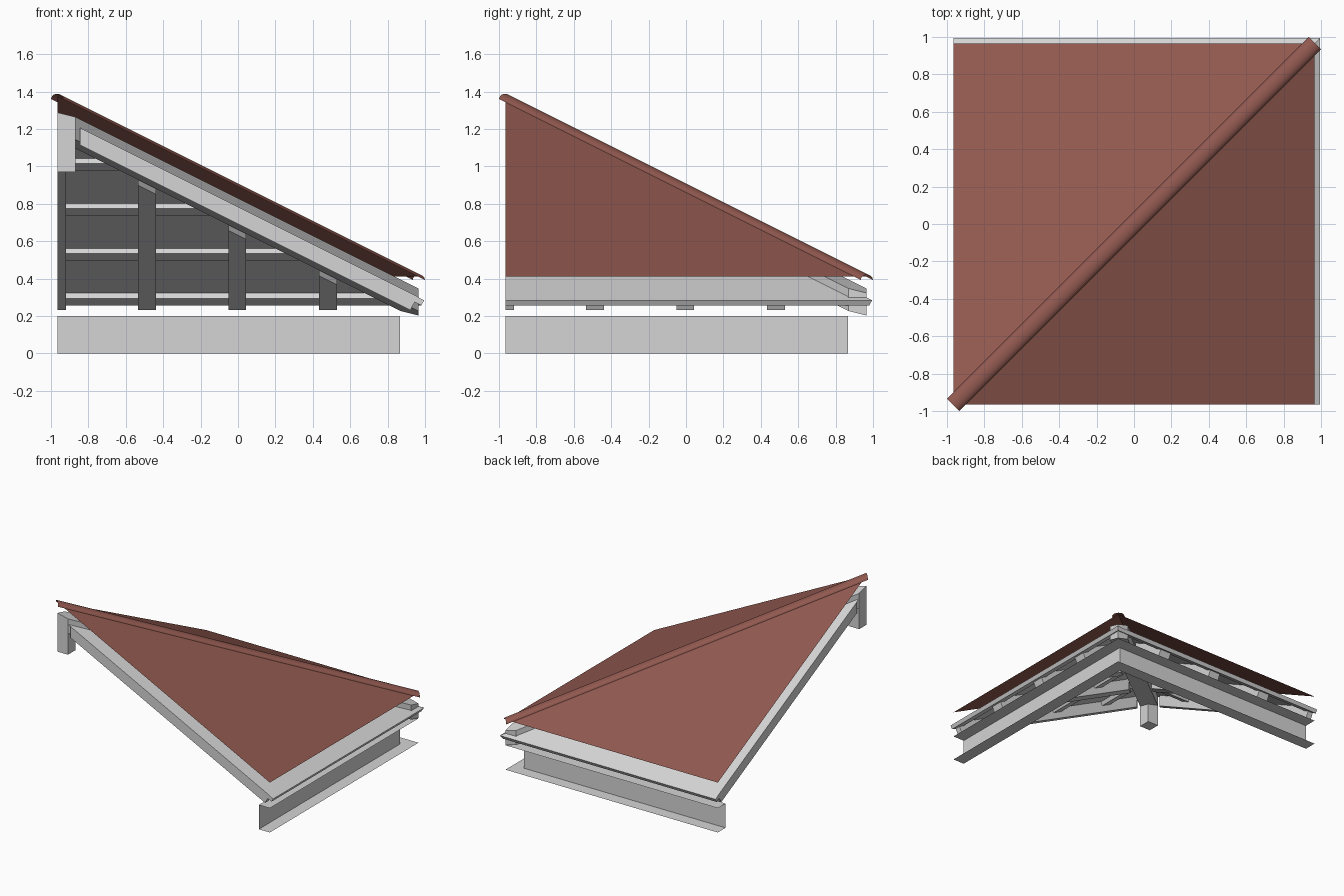
import bpy, math

if "Cube" in bpy.data.objects:
    bpy.data.objects.remove(bpy.data.objects["Cube"])

def material(name, rgb):
    m = bpy.data.materials.new(name)
    m.diffuse_color = (*rgb, 1)
    m.use_nodes = True
    m.node_tree.nodes["Principled BSDF"].inputs["Base Color"].default_value = m.diffuse_color
    return m

RED = material("clay red", (0.28, 0.098, 0.078))
GREY = material("frame grey", (0.66, 0.66, 0.66))
E = 0.965                                   # half size of the roof in plan

def roof_z(x, drop=0.0):
    return 0.41 + 0.5 * (E - x) - drop

def add(name, verts, faces, mat):
    me = bpy.data.meshes.new(name)
    me.from_pydata(verts, [], faces)
    me.materials.append(mat)
    ob = bpy.data.objects.new(name, me)
    bpy.context.scene.collection.objects.link(ob)
    return ob

def add_pair(name, verts, faces, mat):
    """Part on the right slope plus its reflection across the hip line."""
    add(name + "_right", verts, faces, mat)
    add(name + "_back", [(y, x, z) for x, y, z in verts],
        [f[::-1] for f in faces], mat)

def prism_faces(n):
    """Closed prism: ring 0..n-1 joined to ring n..2n-1."""
    sides = [(i, (i + 1) % n, (i + 1) % n + n, i + n) for i in range(n)]
    return sides + [tuple(range(n))[::-1], tuple(range(n, 2 * n))]

# roof covering and the board sheet under it
for name, drop, mat in (("roof_covering", 0.0, RED), ("under_sheet", 0.108, GREY)):
    add_pair(name, [(x, y, roof_z(x, drop)) for x, y in ((-E, -E), (E, -E), (E, E))],
             [(0, 1, 2)], mat)

# rounded hip cap
N, W = 10, 0.046
verts = []
for c in (-0.967, 0.967):
    for i in range(N + 1):
        a = math.pi * i / N
        s = W * math.cos(a) / math.sqrt(2)
        verts.append((c + s, c - s, roof_z(c) - 0.016 + 0.028 * math.sin(a)))
cap = add("hip_cap", verts,
          [(i, i + 1, i + N + 2, i + N + 1) for i in range(N)], RED)
for p in cap.data.polygons:
    p.use_smooth = True

# purlins along the slopes, mitred at the hip
profile = [(0.98, 0.257), (0.904, 0.295), (0.918, 0.322), (0.995, 0.284)]
for k in range(4):
    ring = [(x - 0.48 * k, z + 0.24 * k) for x, z in profile]
    add_pair(f"purlin_{k + 1}",
             [(x, -E, z) for x, z in ring] + [(x, x, z) for x, z in ring],
             prism_faces(4), GREY)

# rafters running up to the hip beam
for k, (y0, y1) in enumerate([(-E, -0.92), (-0.535, -0.438),
                              (-0.052, 0.042), (0.432, 0.53)]):
    verts = []
    for y in (y0, y1):
        top = y + 0.12
        verts += [(top, y, roof_z(top, 0.2)), (0.922, y, roof_z(0.922, 0.2)),
                  (0.96, y, roof_z(0.96, 0.108)), (top, y, roof_z(top, 0.108))]
    add_pair(f"rafter_{k + 1}", verts, prism_faces(4), GREY)

# hip beam on the diagonal, pointed at both ends
I = 0.87
plan = [(-E, -E), (-I, -E), (E, I), (E, E), (I, E), (-E, -I)]
def hip(x, y, base):
    return base + 0.25 * (2 * E - x - y)
add("hip_beam", [(x, y, hip(x, y, 0.203)) for x, y in plan]
    + [(x, y, hip(x, y, 0.323)) for x, y in plan], prism_faces(6), GREY)

# short post under the high end of the hip
plan = [(-E, -E), (-I, -E), (-I, -I), (-E, -I)]
add("hip_post", [(x, y, 0.97) for x, y in plan]
    + [(x, y, hip(x, y, 0.205)) for x, y in plan], prism_faces(4), GREY)

# channel-shaped eave beams: bottom flange, web, top flange
B = 0.865
path = [(E, 0.0), (B, 0.0), (B, 0.2), (E, 0.2)]
add_pair("eave_beam", [(x, -E, z) for x, z in path] + [(x, x, z) for x, z in path],
         [(i, i + 4, i + 5, i + 1) for i in range(3)], GREY)
